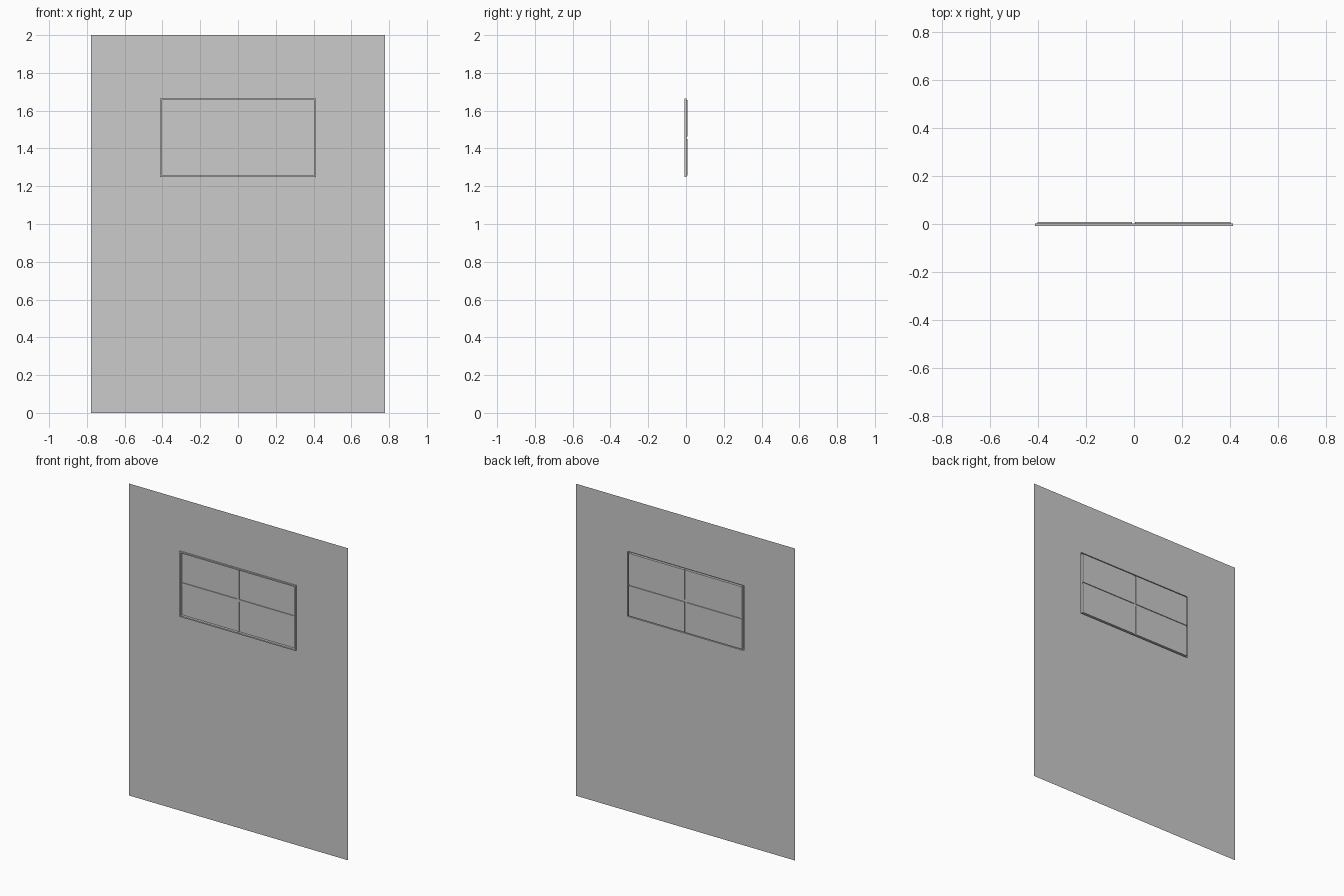
import bpy, bmesh

if "Cube" in bpy.data.objects:
    bpy.data.objects.remove(bpy.data.objects["Cube"])

FRONT, SHEET, BACK = -0.008, 0.003, 0.008   # y depths: frame face, sheet/bars, panes
X0, X1, Z0, Z1 = -0.412, 0.412, 1.248, 1.665   # frame outside
RIM, BAR = 0.010, 0.007                        # frame width, half bar width
CX, CZ = -0.002, 1.457                         # bar crossing
IX0, IX1, IZ0, IZ1 = X0 + RIM, X1 - RIM, Z0 + 0.008, Z1 - 0.008


def rect(x0, x1, z0, z1, y):
    return [(x0, y, z0), (x1, y, z0), (x1, y, z1), (x0, y, z1)]


def build(name, loops, cap=False):
    """Skin a chain of rectangles, optionally closing the last one."""
    bm = bmesh.new()
    rings = [[bm.verts.new(p) for p in loop] for loop in loops]
    for a, b in zip(rings, rings[1:]):
        for i in range(4):
            j = (i + 1) % 4
            bm.faces.new((a[i], a[j], b[j], b[i]))
    if cap:
        bm.faces.new(rings[-1])
    me = bpy.data.meshes.new(name)
    bm.to_mesh(me)
    bm.free()
    ob = bpy.data.objects.new(name, me)
    bpy.context.collection.objects.link(ob)
    return ob


# thin sheet with a window opening
build("door_sheet", [rect(-0.777, 0.777, 0, 2, SHEET), rect(X0, X1, Z0, Z1, SHEET)])

# raised frame, hollow from behind
build("window_frame", [rect(X0, X1, Z0, Z1, SHEET), rect(X0, X1, Z0, Z1, FRONT),
                       rect(IX0, IX1, IZ0, IZ1, FRONT), rect(IX0, IX1, IZ0, IZ1, SHEET)])

# four recessed panes
for xa, xb, side in ((IX0, CX - BAR, "left"), (CX + BAR, IX1, "right")):
    for za, zb, level in ((IZ0, CZ - BAR, "lower"), (CZ + BAR, IZ1, "upper")):
        build(f"pane_{level}_{side}",
              [rect(xa, xb, za, zb, SHEET), rect(xa, xb, za, zb, BACK)], cap=True)
    # horizontal glazing bar halves
    build(f"bar_{side}", [rect(xa, xb, CZ - BAR, CZ + BAR, SHEET)], cap=True)

# vertical glazing bar
build("bar_vertical", [rect(CX - BAR, CX + BAR, IZ0, IZ1, SHEET)], cap=True)
